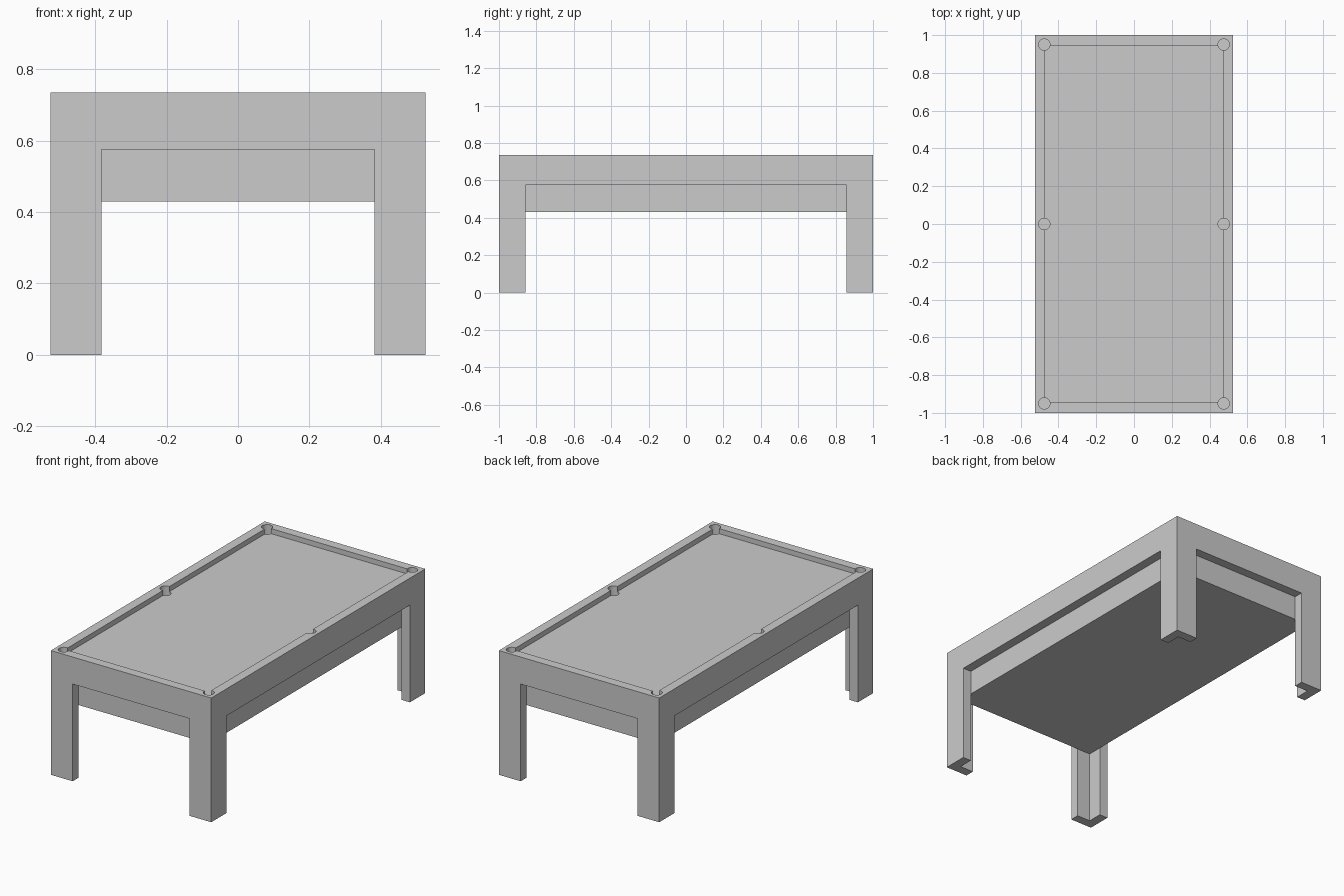
import bpy

if "Cube" in bpy.data.objects:
    bpy.data.objects.remove(bpy.data.objects["Cube"])

HX, HY, TOP = 0.525, 1.0, 0.735      # outer half width, half length, height
WALL = 0.055                         # frame and leg thickness
LEG = 0.143                          # leg width on each face
APRON_Z, BED_Z0, BED_Z1 = 0.575, 0.43, 0.705


def box(name, hx, hy, z0, z1):
    bpy.ops.mesh.primitive_cube_add(size=1, location=(0, 0, (z0 + z1) / 2))
    ob = bpy.context.object
    ob.name = ob.data.name = name
    ob.scale = (2 * hx, 2 * hy, z1 - z0)
    bpy.ops.object.transform_apply(location=True, rotation=False, scale=True)
    return ob


def cut(targets, cutter):
    cutter.hide_render = True
    for ob in targets:
        mod = ob.modifiers.new("cut", 'BOOLEAN')
        mod.operation = 'DIFFERENCE'
        mod.solver = 'EXACT'
        mod.object = cutter
        bpy.context.view_layer.objects.active = ob
        bpy.ops.object.modifier_apply(modifier=mod.name)
    bpy.data.objects.remove(cutter, do_unlink=True)


# Frame: hollow shell, opened on all sides to leave L-shaped legs
frame = box("frame_with_legs", HX, HY, 0, TOP)
cut([frame], box("inside_cutter", HX - WALL, HY - WALL, -0.1, TOP + 0.1))
cut([frame], box("end_opening_cutter", HX - LEG, HY + 0.1, -0.1, APRON_Z))
cut([frame], box("side_opening_cutter", HX + 0.1, HY - LEG, -0.1, APRON_Z))

# Playing bed: solid block set just below the rim
bed = box("playing_bed", HX - WALL, HY - WALL, BED_Z0, BED_Z1)

# Six round pockets cut through the rim and into the bed
for x in (-0.475, 0.475):
    for y in (-0.95, 0, 0.95):
        bpy.ops.mesh.primitive_cylinder_add(vertices=32, radius=0.03, depth=0.2,
                                            location=(x, y, 0.75))
        cut([frame, bed], bpy.context.object)

# Smooth pocket walls, crisp edges elsewhere
bpy.ops.object.select_all(action='DESELECT')
for ob in (frame, bed):
    ob.select_set(True)
bpy.context.view_layer.objects.active = frame
bpy.ops.object.shade_smooth_by_angle()
